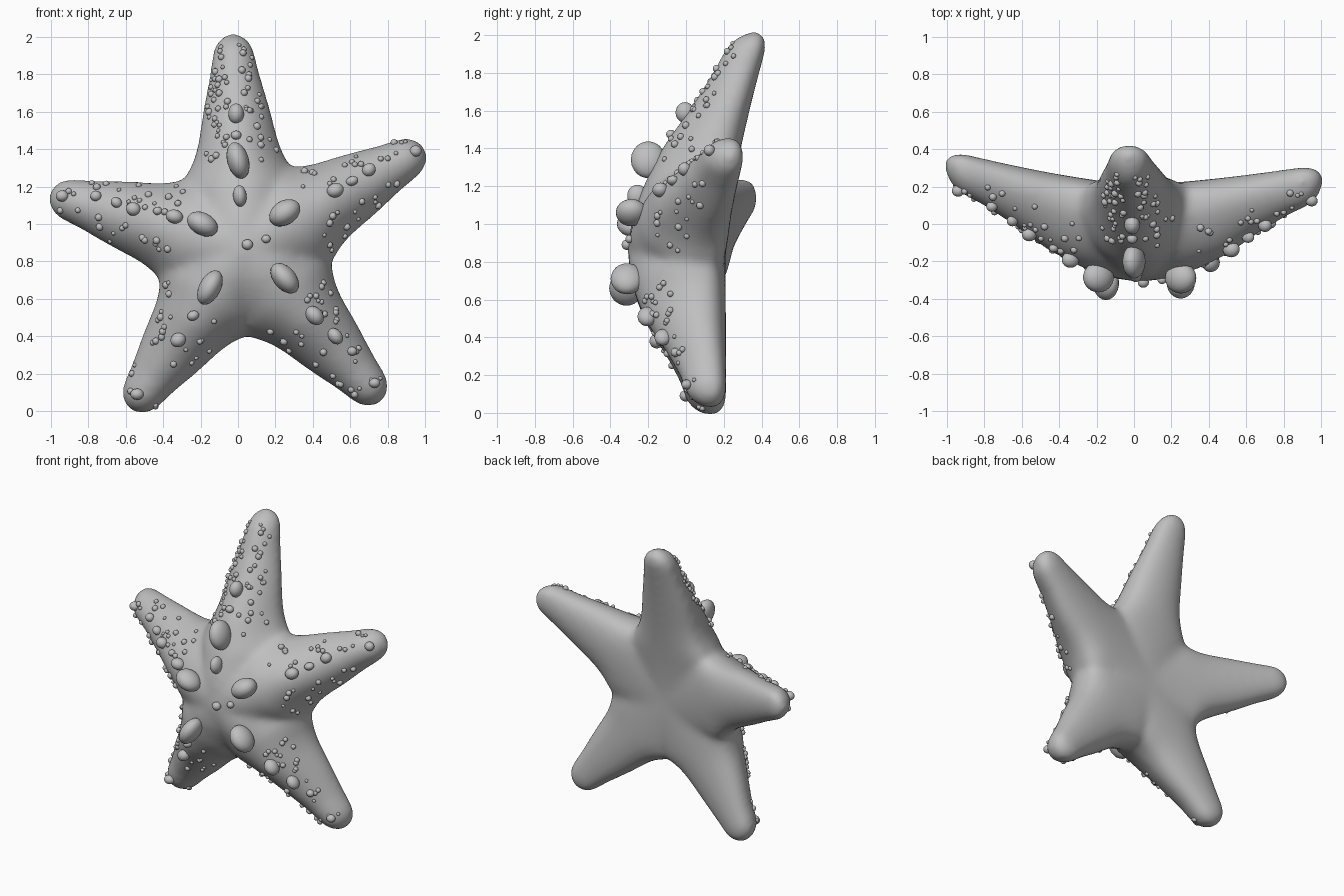
import bpy, bmesh, math, random
from mathutils import Vector, Matrix
from mathutils.bvhtree import BVHTree

if "Cube" in bpy.data.objects:
    bpy.data.objects.remove(bpy.data.objects["Cube"])

random.seed(7)
grey = bpy.data.materials.new("stone grey")
grey.diffuse_color = (0.52, 0.52, 0.52, 1)
grey.use_nodes = True
grey.node_tree.nodes["Principled BSDF"].inputs["Base Color"].default_value = grey.diffuse_color

CENTRE = Vector((0.03, 0, 0.87))
# arm tips: x, z, back depth at the tip, number of small grains
ARMS = [(-0.03, 2.02, 0.45, 62), (1.0, 1.405, 0.32, 34), (0.77, 0.05, 0.215, 34),
        (-0.575, 0.005, 0.215, 26), (-1.01, 1.16, 0.40, 34)]
WIDTH = [(0, 0.29), (0.3, 0.31), (0.35, 0.287), (0.4, 0.252), (0.45, 0.228),
         (0.5, 0.212), (0.65, 0.178), (0.8, 0.135), (0.9, 0.113), (1, 0.10)]
THICK = [(0, 0.52), (0.15, 0.51), (0.3, 0.475), (0.47, 0.415), (0.65, 0.315),
         (0.8, 0.25), (0.9, 0.22), (1, 0.20)]


def lerp(table, u):
    for (a, p), (b, q) in zip(table, table[1:]):
        if u <= b:
            return p + (q - p) * (u - a) / (b - a)
    return table[-1][1]


def arm_frame(arm):
    axis = Vector((arm[0], 0, arm[1])) - CENTRE
    along = axis.normalized()
    return axis, Vector((along.z, 0, -along.x))


def finish(name, bm):
    mesh = bpy.data.meshes.new(name)
    bm.to_mesh(mesh)
    bm.free()
    mesh.materials.append(grey)
    for p in mesh.polygons:
        p.use_smooth = True
    ob = bpy.data.objects.new(name, mesh)
    bpy.context.collection.objects.link(ob)
    return ob


# Five lofted arms with a ridged front and a back that flattens to the centre
bm = bmesh.new()
SIDES = 40
stations = [i / 30 for i in range(28)] + [0.9 + 0.1 * math.sin(k * math.pi / 16)
                                         for k in range(1, 8)]
for arm in ARMS:
    axis, side = arm_frame(arm)
    rings = []
    for u in stations:
        cap = math.sqrt(max(0.0, 1 - (max(0, u - 0.9) / 0.1) ** 2))
        w, th = lerp(WIDTH, u) * cap, lerp(THICK, u)
        back = 0.21 + (arm[2] - 0.21) * u ** 1.4
        mid = back - th * 0.4
        front_pow = lerp([(0, 1.5), (0.5, 1.5), (0.9, 1.1)], u)
        back_pow = lerp([(0, 0.3), (0.3, 0.45), (0.65, 0.8)], u)
        ring = []
        for k in range(SIDES):
            a = 2 * math.pi * k / SIDES
            s = math.sin(a)
            if s > 0:
                y = mid - th * 0.6 * cap * s ** front_pow
            else:
                y = mid + th * 0.4 * cap * (-s) ** back_pow
            p = CENTRE + axis * u + side * (w * math.cos(a))
            ring.append(bm.verts.new((p.x, y, p.z)))
        rings.append(ring)
    for r0, r1 in zip(rings, rings[1:]):
        for k in range(SIDES):
            j = (k + 1) % SIDES
            bm.faces.new((r0[k], r0[j], r1[j], r1[k]))
    bm.faces.new(rings[0])
    bm.faces.new(rings[-1])
bmesh.ops.recalc_face_normals(bm, faces=bm.faces)
body = finish("starfish_body", bm)

# Fuse the arms and soften the joins
rem = body.modifiers.new("fuse", 'REMESH')
rem.mode = 'VOXEL'
rem.voxel_size = 0.018
rem.use_smooth_shade = True
smo = body.modifiers.new("soften", 'SMOOTH')
smo.factor = 0.5
smo.iterations = 22
deps = bpy.context.evaluated_depsgraph_get()
skin = BVHTree.FromObject(body, deps)


def skin_hit(x, z):
    loc, normal, _, _ = skin.ray_cast(Vector((x, -3, z)), Vector((0, 1, 0)))
    return loc, normal


# Large nodules on the ridges: x, z, half length, half width, tilt in degrees
NODULES = [
    (0, 1.34, 0.10, 0.058, 105), (0.01, 1.15, 0.058, 0.036, 95),
    (-0.01, 1.59, 0.055, 0.042, 90), (-0.01, 1.475, 0.028, 0.024, 0),
    (0.25, 1.06, 0.09, 0.065, 32), (0.52, 1.18, 0.046, 0.038, 20),
    (0.61, 1.23, 0.034, 0.025, 20), (0.70, 1.29, 0.038, 0.034, 40),
    (0.15, 0.92, 0.024, 0.022, 0), (0.95, 1.39, 0.032, 0.03, 0),
    (-0.19, 1.0, 0.088, 0.06, -28), (-0.34, 1.04, 0.047, 0.037, -15),
    (-0.43, 1.07, 0.024, 0.022, 0), (-0.56, 1.08, 0.04, 0.036, -20),
    (-0.65, 1.115, 0.032, 0.027, -40), (-0.76, 1.15, 0.03, 0.028, 0),
    (-0.94, 1.15, 0.034, 0.03, 0), (-0.15, 0.66, 0.10, 0.058, 62),
    (-0.24, 0.51, 0.032, 0.026, 20), (-0.32, 0.38, 0.042, 0.038, 30),
    (-0.54, 0.09, 0.036, 0.03, 0), (0.25, 0.71, 0.095, 0.06, -50),
    (0.41, 0.51, 0.056, 0.043, -50), (0.52, 0.40, 0.048, 0.036, -50),
    (0.61, 0.32, 0.026, 0.024, 0), (0.73, 0.15, 0.03, 0.026, 0),
    (0.05, 0.89, 0.03, 0.028, 0)]
bm = bmesh.new()
for x, z, a, b, tilt in NODULES:
    loc, normal = skin_hit(x, z)
    if loc is None:
        continue
    depth = max(b, a * 0.92)
    pos = loc + Vector((0, -0.5 * depth if a > 0.08 else -0.3 * depth, 0))
    mat = (Matrix.Translation(pos) @ Matrix.Rotation(-math.radians(tilt), 4, 'Y')
           @ Matrix.Diagonal((a, depth, b, 1)))
    bmesh.ops.create_icosphere(bm, subdivisions=3, radius=1, matrix=mat)
finish("ridge_nodules", bm)

# Small grains scattered over the front flanks, half sunk in the skin
bm = bmesh.new()
for arm in ARMS:
    axis, side = arm_frame(arm)
    for i in range(arm[3]):
        u = random.uniform(0.36, 0.95)
        d = random.choice((-1, 1)) * random.uniform(0.25, 0.9) * lerp(WIDTH, u)
        p = CENTRE + axis * u + side * d
        loc, normal = skin_hit(p.x, p.z)
        if loc is None:
            continue
        r = random.uniform(0.011, 0.021)
        mat = (Matrix.Translation(loc + normal * r * 0.1)
               @ normal.to_track_quat('Z', 'Y').to_matrix().to_4x4()
               @ Matrix.Diagonal((r, r, r, 1)))
        bmesh.ops.create_icosphere(bm, subdivisions=2, radius=1, matrix=mat)
finish("skin_grains", bm)
